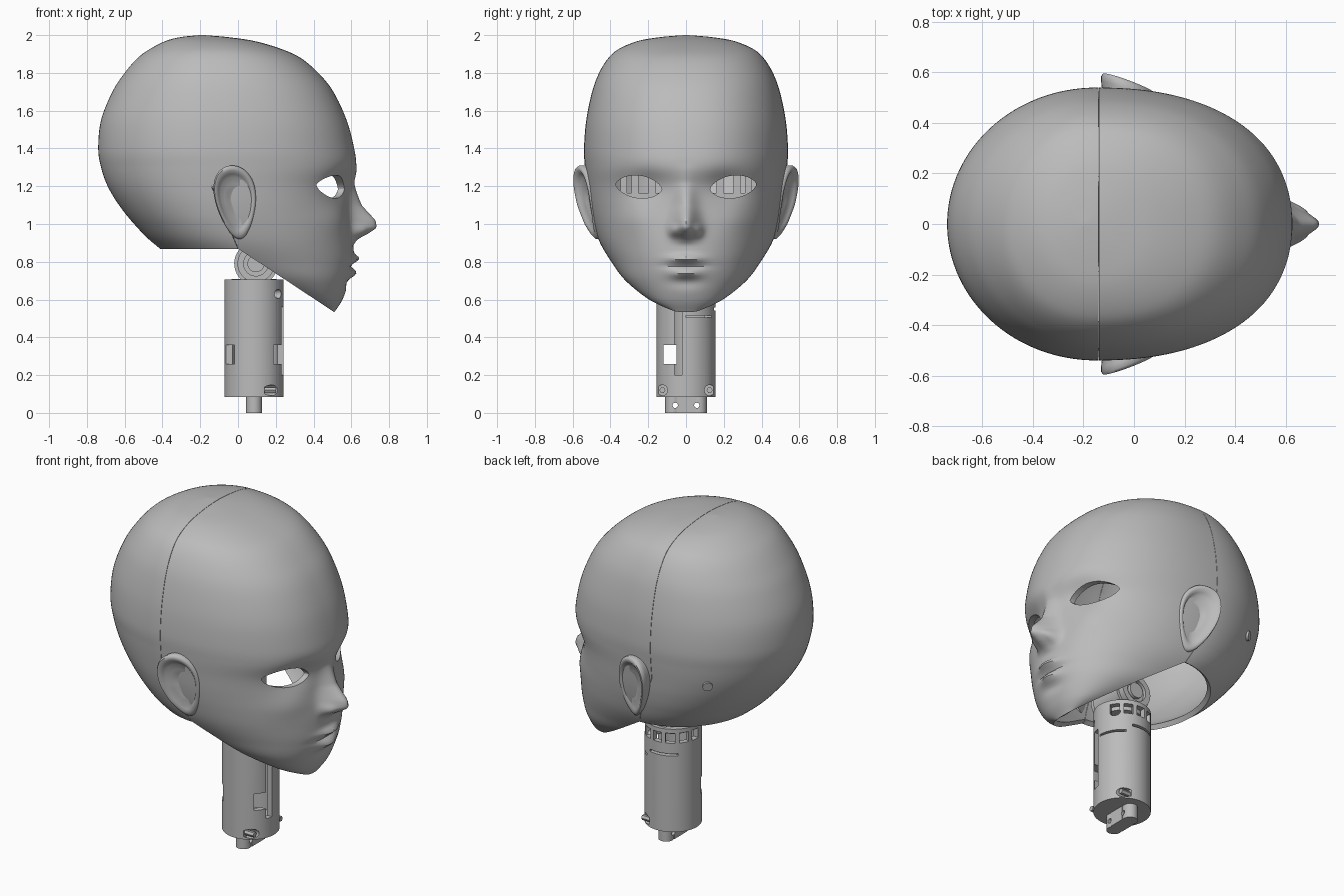
import bpy, bmesh, math
from math import sin, cos, pi, exp, radians
from mathutils import Matrix, Vector

if "Cube" in bpy.data.objects:
    bpy.data.objects.remove(bpy.data.objects["Cube"])

grey = bpy.data.materials.new("plain_grey")
grey.use_nodes = True
grey.diffuse_color = (0.5, 0.5, 0.5, 1)
grey.node_tree.nodes["Principled BSDF"].inputs["Base Color"].default_value = (0.5, 0.5, 0.5, 1)


def make(name, bm):
    me = bpy.data.meshes.new(name)
    bm.to_mesh(me)
    bm.free()
    me.materials.append(grey)
    ob = bpy.data.objects.new(name, me)
    bpy.context.collection.objects.link(ob)
    return ob


def activate(ob):
    bpy.ops.object.select_all(action='DESELECT')
    ob.select_set(True)
    bpy.context.view_layer.objects.active = ob


def apply_mod(ob, kind, **props):
    mod = ob.modifiers.new(kind.title(), kind)
    for key, value in props.items():
        setattr(mod, key, value)
    activate(ob)
    bpy.ops.object.modifier_apply(modifier=mod.name)


def cut(ob, cutter):
    apply_mod(ob, 'BOOLEAN', operation='DIFFERENCE', solver='EXACT', object=cutter)
    bpy.data.objects.remove(cutter)


def smooth(ob, angle=35):
    activate(ob)
    bpy.ops.object.shade_smooth_by_angle(angle=radians(angle))


def box(name, centre, size, turn=0, pivot=(0, 0, 0)):
    bm = bmesh.new()
    place = Matrix.Translation(pivot) @ Matrix.Rotation(turn, 4, 'Z') @ Matrix.Translation(centre)
    bmesh.ops.create_cube(bm, size=1, matrix=place @ Matrix.Diagonal((*size, 1)))
    return make(name, bm)


def rod(name, centre, radius, depth, axis='Z', sides=48):
    turn = {'X': Matrix.Rotation(pi / 2, 4, 'Y'), 'Y': Matrix.Rotation(pi / 2, 4, 'X'),
            'Z': Matrix.Identity(4)}[axis]
    bm = bmesh.new()
    bmesh.ops.create_cone(bm, cap_ends=True, segments=sides, radius1=radius, radius2=radius,
                          depth=depth, matrix=Matrix.Translation(centre) @ turn)
    return make(name, bm)


def loft(bm, rings):
    loops = [[bm.verts.new(p) for p in ring] for ring in rings]
    for a, b in zip(loops, loops[1:]):
        for i in range(len(a)):
            j = (i + 1) % len(a)
            bm.faces.new((a[i], a[j], b[j], b[i]))
    bm.faces.new(loops[0])
    bm.faces.new(loops[-1])
    bmesh.ops.recalc_face_normals(bm, faces=bm.faces)


# Head levels: height, back, front, half width, widest position
LEVELS = [(2.0, -.2, -.18, .01, -.19), (1.99, -.3, -.06, .13, -.18), (1.97, -.38, .08, .25, -.16),
          (1.93, -.46, .22, .35, -.15), (1.88, -.53, .33, .41, -.15), (1.8, -.6, .425, .46, -.15),
          (1.7, -.665, .505, .497, -.15), (1.55, -.725, .575, .528, -.15), (1.4, -.74, .615, .54, -.15),
          (1.3, -.725, .625, .535, -.14), (1.2, -.69, .597, .525, -.13), (1.1, -.63, .59, .512, -.11),
          (1.0, -.55, .6, .49, -.08), (.9, -.45, .61, .455, -.02), (.8, -.3, .61, .395, .1),
          (.7, 0, .59, .32, .25), (.6, .25, .553, .195, .41), (.54, .44, .515, .07, .49),
          (.52, .46, .5, .03, .48)]


def spline(rows, steps):
    pts = [Vector(r) for r in rows]
    out = []
    for i in range(len(pts) - 1):
        a, b, c, d = pts[max(i - 1, 0)], pts[i], pts[i + 1], pts[min(i + 2, len(pts) - 1)]
        for k in range(steps):
            t = k / steps
            out.append(b + (c - a) * (t / 2) + (a * 2 - b * 5 + c * 4 - d) * (t * t / 2)
                       + (b * 3 - a - c * 3 + d) * (t ** 3 / 2))
    return out + [pts[-1]]


def table(x, pairs):
    if x >= pairs[0][0] or x <= pairs[-1][0]:
        return pairs[0][1] if x >= pairs[0][0] else pairs[-1][1]
    for (x0, v0), (x1, v1) in zip(pairs, pairs[1:]):
        if x0 >= x >= x1:
            return v0 + (v1 - v0) * (x0 - x) / (x0 - x1)


def bump(d, width):
    return exp(-(d / width) ** 2)


NOSE = [(1.32, 0), (1.22, .014), (1.1, .065), (1.02, .13), (.98, .133), (.95, .085), (.92, .025), (.89, 0)]


def relief(y, z):
    # nose, nostril wings, eye sockets with lids, lips and cheeks
    side = abs(y)
    d = table(z, NOSE) * bump(y, table(z, [(1.2, .05), (1, .062)]))
    d += .03 * bump(side - .065, .025) * bump(z - .965, .03)
    d -= .05 * bump(side - .23, .11) * bump(z - 1.2, .075)
    d += .018 * bump(side - .25, .09) * bump(z - 1.2, .06)
    d += .032 * bump(z - .817, .02) * bump(y, .085) + .028 * bump(z - .738, .024) * bump(y, .075)
    d -= .014 * bump(z - .778, .01) * bump(y, .11)
    d -= .012 * bump(z - .69, .03) * bump(y, .09)
    return d + .012 * bump(side - .28, .1) * bump(z - 1.02, .08)


def head_ring(level, count=184):
    z, back, front, half, wide = level
    power = table(z, [(1.5, 2 / 2.3), (.6, .95)])
    ring = []
    for i in range(count):
        a = 2 * pi * i / count
        a -= .5 * sin(a)
        c, s = cos(a), sin(a)
        p = power if c > 0 else 1
        y = half * math.copysign(abs(s) ** p, s)
        x = wide + (front - wide) * c ** p if c > 0 else wide - (wide - back) * abs(c)
        if c > 0:
            x += relief(y, z) * min(1, c * 3)
        ring.append((x, y, z))
    return ring


# Head shell, split into face and skull cover along a seam behind the ears
SEAM = [(Vector((-.14, 0, 1.2)), Vector((1, 0, 0))), (Vector((0, 0, .87)), Vector((.33, 0, .14)).normalized())]
JAW = [(Vector((0, 0, .867)), Vector((0, 0, 1))), (Vector((.5, 0, .54)), Vector((.66, 0, 1)).normalized())]


def head_part(name, is_face):
    bm = bmesh.new()
    loft(bm, [head_ring(v) for v in spline(LEVELS, 8)])
    gap = .001 if is_face else -.001
    planes = [(p + Vector((gap, 0, 0)), n) for p, n in SEAM]
    for p, n in planes + JAW:
        bmesh.ops.bisect_plane(bm, geom=bm.verts[:] + bm.edges[:] + bm.faces[:], plane_co=p, plane_no=n)
    above = lambda f, plane: (f.calc_center_median() - plane[0]).dot(plane[1]) > 0
    drop = [f for f in bm.faces if not any(above(f, q) for q in JAW)
            or all(above(f, q) for q in planes) != is_face]
    bmesh.ops.delete(bm, geom=drop, context='FACES')
    ob = make(name, bm)
    apply_mod(ob, 'SOLIDIFY', thickness=.03, offset=-1)
    return ob


face = head_part("face_shell", True)
skull = head_part("skull_cover", False)

# Almond eye openings
for s in (1, -1):
    almond = []
    for i in range(40):
        a = 2 * pi * i / 40
        y = .122 * cos(a)
        almond.append((s * (.25 + y), 1.197 + .1 * y + .06 * sin(a) * abs(sin(a)) ** .3))
    bm = bmesh.new()
    loft(bm, [[(x, y, z) for y, z in almond] for x in (.25, .9)])
    cut(face, make("eye_cutter", bm))
smooth(face, 40)
smooth(skull, 40)

# Ears: rims and hollows as rings of a teardrop
EAR = [(.95, -.06), (1.0, 0), (1.0, .025), (.95, .038), (.86, .038), (.77, .025), (.68, .008),
       (.5, .006), (.35, -.006), (.15, -.015), (.02, -.015)]
for s, side in ((1, "left"), (-1, "right")):
    rings = []
    for r, h in EAR:
        ring = []
        for i in range(56):
            a = 2 * pi * i / 56
            u = r * .108 * cos(a) * (1 + .28 * sin(a))
            v = r * sin(a)
            z = 1.115 + .195 * v
            base = table(z, [(lv[0], lv[3]) for lv in LEVELS])
            ring.append((u - .012 - .02 * v, s * (base + h * (.75 + .25 * v) - .36 * u), z))
        rings.append(ring)
    bm = bmesh.new()
    loft(bm, rings)
    smooth(make(side + "_ear", bm), 60)

# Small plug on the rear side of the skull
plug = rod("skull_plug", (0, 0, 0), .028, .012, sides=20)
plug.matrix_world = Matrix.Translation((-.45, .437, 1.2)) @ Vector((-.6, .75, -.2)).to_track_quat('Z', 'Y').to_matrix().to_4x4()

# Neck tube with slots, windows and screw pockets
NX = .085
neck = rod("neck_tube", (NX, 0, .395), .157, .62, sides=64)
cut(neck, rod("bore", (NX, 0, .46), .125, .62, sides=64))
cut(neck, box("window", (NX, -.084, .31), (.5, .068, .1)))
cut(neck, box("slot", (NX + .15, -.04, .38), (.1, .04, .36)))
cut(neck, box("slit", (NX + .15, .07, .51), (.14, .14, .012)))
cut(neck, box("side_slit", (NX - .03, .15, .55), (.16, .1, .014)))
for s in (1, -1):
    cut(neck, rod("screw_pocket", (NX + .12, s * .125, .12), .028, .13, 'X', 24))
    cut(neck, rod("upper_pocket", (NX + .13, s * .09, .63), .024, .1, 'X', 24))
for step in range(6):
    cut(neck, box("top_window", (.15, 0, .65), (.1, .052, .06), radians(35 + step * 28), (NX, 0, 0)))
smooth(neck)
for s, side in ((1, "left"), (-1, "right")):
    smooth(rod(side + "_screw", (NX + .085, s * .125, .12), .016, .06, 'X', 6))

# Foot of the neck: bar with rounded ends and cross holes
foot = box("neck_foot", (NX, 0, .045), (.084, .1, .09))
for s, side in ((1, "left"), (-1, "right")):
    lobe = rod(side + "_foot_lobe", (NX, s * .068, .045), .042, .09, sides=32)
    for ob in (lobe, foot):
        cut(ob, rod("foot_hole", (NX, s * .057, .04), .014, .3, 'X', 20))
    smooth(lobe)

# Tilt joint between neck and head
smooth(rod("joint_core", (.095, 0, .79), .115, .2, 'Y'))
rod("joint_seat", (NX, 0, .685), .12, .05)
for s, side in ((1, "left"), (-1, "right")):
    cap = rod(side + "_joint_ring", (.095, s * .115, .79), .098, .04, 'Y')
    cut(cap, rod("ring_bore", (.095, s * .135, .79), .065, .04, 'Y'))
    smooth(cap)
    smooth(rod(side + "_joint_pin", (.095, s * .12, .79), .045, .03, 'Y', 32))

# Inner carrier behind the eyes
box("carrier_post", (.09, 0, .98), (.1, .14, .3))
box("carrier_bar", (.12, 0, 1.14), (.06, .7, .05))
for s, side in ((1, "left"), (-1, "right")):
    for k, y in enumerate((.18, .27, .33)):
        box(f"{side}_carrier_rib_{k + 1}", (.13, s * y, 1.21), (.04, .035, .14))
